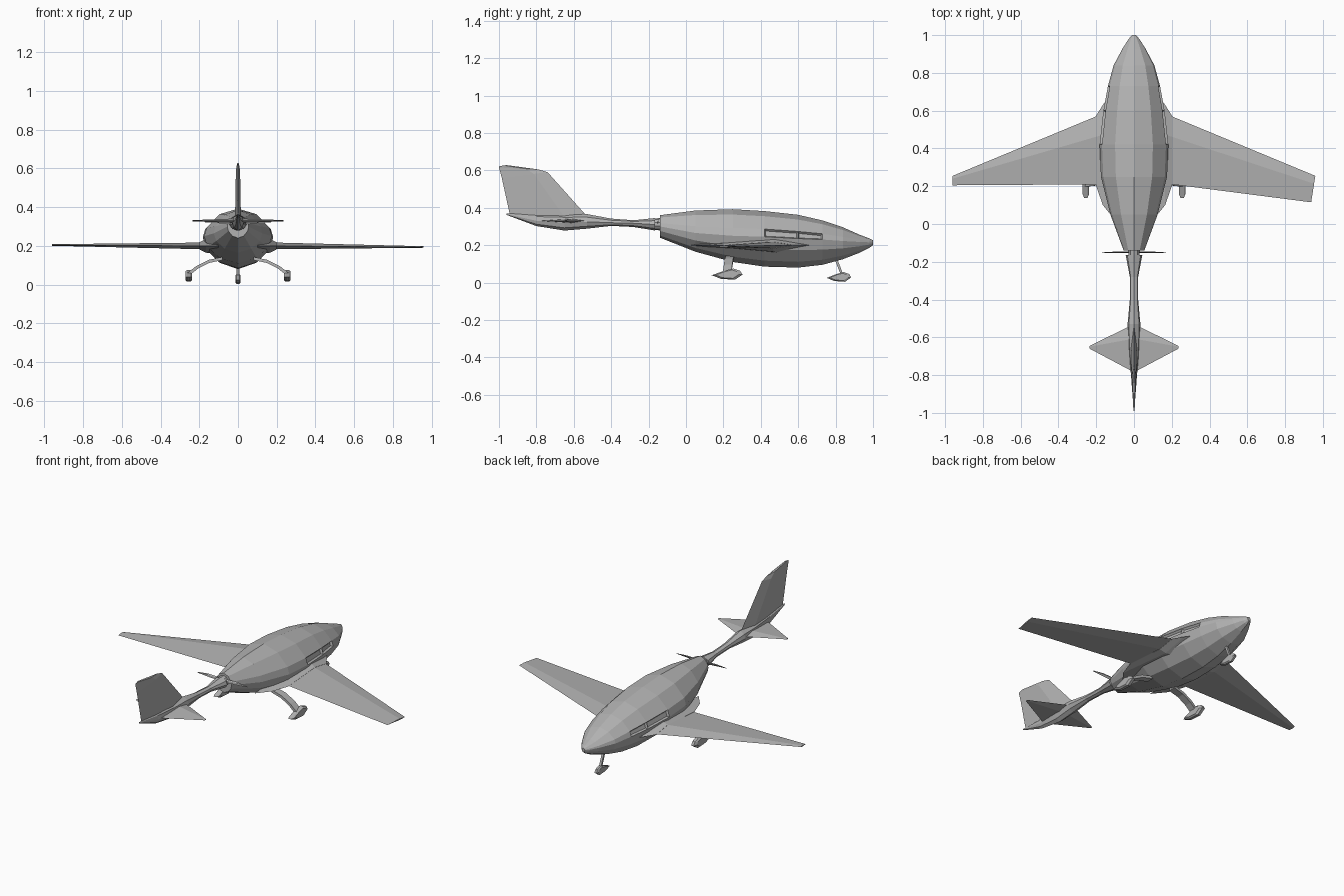
import bpy, bmesh
from math import radians
from mathutils import Vector, Matrix

cube = bpy.data.objects.get("Cube")
if cube:
    bpy.data.objects.remove(cube, do_unlink=True)

GREY = (0.45, 0.45, 0.45, 1)
grey = bpy.data.materials.new("light_grey")
grey.use_nodes = True
grey.diffuse_color = GREY
grey.node_tree.nodes["Principled BSDF"].inputs["Base Color"].default_value = GREY


def finish(name, bm):
    bmesh.ops.recalc_face_normals(bm, faces=bm.faces)
    mesh = bpy.data.meshes.new(name)
    bm.to_mesh(mesh)
    bm.free()
    mesh.materials.append(grey)
    obj = bpy.data.objects.new(name, mesh)
    bpy.context.collection.objects.link(obj)
    return obj


def skin(bm, rings):
    """Bridge equal-length rings of points and cap both ends."""
    loops = [[bm.verts.new(p) for p in ring] for ring in rings]
    for a, b in zip(loops, loops[1:]):
        for i in range(len(a)):
            j = (i + 1) % len(a)
            bm.faces.new((a[i], a[j], b[j], b[i]))
    bm.faces.new(loops[0])
    bm.faces.new(loops[-1])


def loft(stations, half):
    """Body along y; station = y, half width, bottom, belt, top."""
    outline = half + [(-u, v) for u, v in half[-2:0:-1]]
    bm = bmesh.new()
    skin(bm, [[(u * w, y, belt + v * (top - belt if v > 0 else belt - low))
               for u, v in outline] for y, w, low, belt, top in stations])
    return bm


def surface(name, sections):
    """Thin aerofoil; section = leading edge, trailing edge, thickness vector."""
    bm = bmesh.new()
    rings = []
    for lead, trail, thick in sections:
        lead, trail, t = Vector(lead), Vector(trail), Vector(thick) / 2
        crest = lead.lerp(trail, 0.3)
        rings.append([lead, crest + t, trail, crest - t])
    skin(bm, rings)
    return finish(name, bm)


def box_bar(name, points, width, depth):
    """Strut swept along points, wide in x/z and deep in y."""
    bm = bmesh.new()
    pts = [Vector(p) for p in points]
    rings = []
    for i, p in enumerate(pts):
        d = (pts[min(i + 1, len(pts) - 1)] - pts[max(i - 1, 0)]).normalized()
        n = d.cross(Vector((0, 1, 0))).normalized() * width / 2
        y = Vector((0, depth / 2, 0))
        rings.append([p + n + y, p + n - y, p - n - y, p - n + y])
    skin(bm, rings)
    return finish(name, bm)


def wheel_pod(name, x, y, z, length, height, width):
    """Pointed wheel fairing with its blunt end forward."""
    profile = [(-.5, -.1), (-.1, .3), (.2, .5), (.42, .3), (.5, -.05),
               (.25, -.5), (-.2, -.42)]
    bm = bmesh.new()
    skin(bm, [[(x + side * width / 2, y + a * length * k, z + b * height * k)
               for a, b in profile] for side, k in ((-1, .75), (-.5, 1), (.5, 1), (1, .75))])
    return finish(name, bm)


# Fuselage: faceted pod with sunken side inlets
body_half = [(0, 1), (.55, .8), (.93, .3), (1, 0), (.9, -.4), (.55, -.8), (0, -1)]
body = loft([
    (-.14, .055, .24, .30, .36),
    (.05, .125, .165, .265, .385),
    (.25, .175, .11, .25, .392),
    (.42, .182, .085, .245, .382),
    (.60, .162, .08, .235, .362),
    (.73, .138, .095, .23, .332),
    (.84, .108, .125, .222, .295),
    (.93, .06, .16, .217, .255),
    (.98, .028, .185, .215, .236),
    (1.0, .01, .2, .215, .226)], body_half)
bmesh.ops.recalc_face_normals(body, faces=body.faces)
inlets = [f for f in body.faces
          if .48 < f.calc_center_median().y < .7 and .235 < f.calc_center_median().z < .27]
bmesh.ops.inset_individual(body, faces=inlets, thickness=.01, depth=-.012)
finish("fuselage", body)

# Tail boom, swelling under the fin
boom_half = [(0, 1), (.8, .6), (1, 0), (.7, -.65), (0, -1)]
finish("tail_boom", loft([
    (-.96, .004, .362, .366, .37),
    (-.80, .016, .302, .33, .368),
    (-.65, .03, .278, .32, .368),
    (-.53, .034, .288, .325, .366),
    (-.40, .022, .303, .32, .342),
    (-.28, .022, .297, .317, .333),
    (-.165, .044, .278, .31, .345)], boom_half))

# Upright fin
surface("tail_fin", [((0, -.53, .355), (0, -.94, .355), (.03, 0, 0)),
                     ((0, -.74, .59), (0, -.985, .56), (.022, 0, 0)),
                     ((0, -.79, .605), (0, -1.0, .615), (.016, 0, 0)),
                     ((0, -.96, .628), (0, -.998, .622), (.008, 0, 0))])

# Wings, root fairings, tailplane halves and main landing gear
tips = {1: ((.96, .255, .195), (.938, .115, .193)),
        -1: ((-.96, .255, .205), (-.96, .205, .204))}
for side, word in ((1, "left"), (-1, "right")):
    lead, trail = tips[side]
    surface(word + "_wing", [((side * .1, .60, .2), (side * .1, .21, .2), (0, 0, .04)),
                             ((side * .2, .57, .2), (side * .2, .21, .2), (0, 0, .034)),
                             (lead, trail, (0, 0, .008))])
    surface(word + "_wing_fairing", [((side * .1, .72, .2), (side * .1, .02, .2), (0, 0, .09)),
                                     ((side * .165, .63, .2), (side * .165, .1, .2), (0, 0, .07)),
                                     ((side * .2, .575, .2), (side * .2, .2, .2), (0, 0, .036))])
    surface(word + "_tailplane", [((0, -.53, .33), (0, -.785, .33), (0, 0, .024)),
                                  ((side * .235, -.645, .33), (side * .235, -.66, .33), (0, 0, .006))])
    box_bar(word + "_gear_leg", [(side * .08, .235, .135), (side * .15, .23, .12),
                                 (side * .21, .225, .09), (side * .255, .22, .055)], .016, .045)
    wheel_pod(word + "_wheel_pod", side * .255, .22, .045, .165, .06, .034)

# Nose gear
box_bar("nose_gear_leg", [(0, .80, .13), (0, .835, .04)], .014, .014)
wheel_pod("nose_wheel_pod", 0, .818, .03, .13, .052, .026)

# Pusher propeller: hub and two thin blades
bm = bmesh.new()
bmesh.ops.create_cone(bm, cap_ends=True, segments=10, radius1=.034, radius2=.03, depth=.04,
                      matrix=Matrix.Translation((0, -.15, .312)) @ Matrix.Rotation(radians(90), 4, "X"))
finish("propeller_hub", bm)
for side, word in ((1, "left"), (-1, "right")):
    surface(word + "_propeller_blade",
            [((0, -.148, .33), (0, -.152, .31), (0, .006, 0)),
             ((side * .1, -.147, .333), (side * .1, -.153, .317), (0, .005, 0)),
             ((side * .17, -.15, .326), (side * .17, -.152, .322), (0, .002, 0))])
